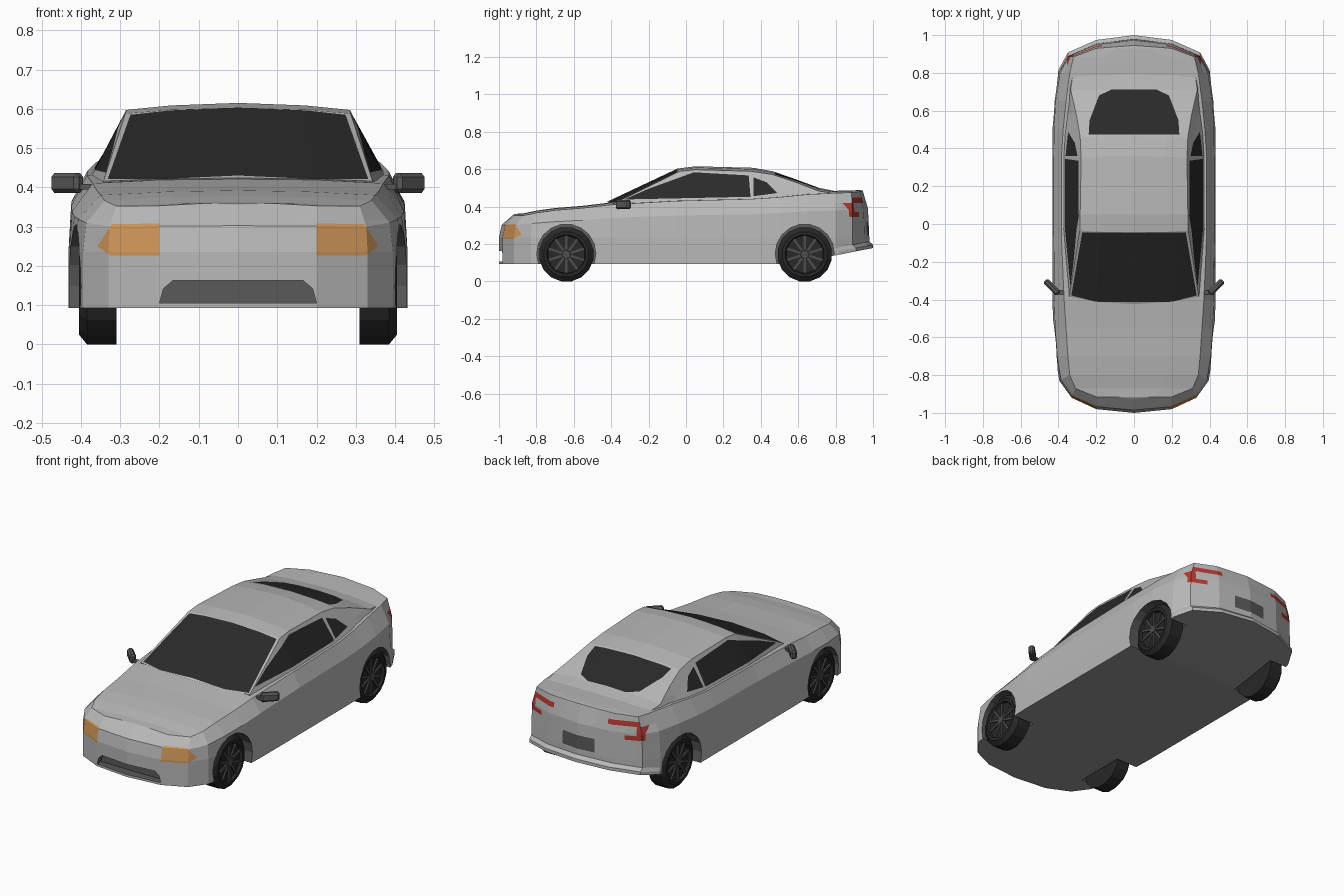
import bpy, bmesh, math
from mathutils import Vector, Matrix

if "Cube" in bpy.data.objects:
    bpy.data.objects.remove(bpy.data.objects["Cube"])


def material(name, r, g, b):
    m = bpy.data.materials.new(name)
    m.diffuse_color = (r, g, b, 1)
    m.use_nodes = True
    m.node_tree.nodes["Principled BSDF"].inputs["Base Color"].default_value = m.diffuse_color
    return m


MATS = [material("silver paint", .48, .48, .48), material("underside grey", .3, .3, .3),
        material("dark trim", .1, .1, .1), material("dark glass", .023, .023, .023),
        material("amber lamp", .62, .3, .1), material("red lamp", .45, .04, .03),
        material("tyre black", .021, .021, .021), material("rim grey", .075, .075, .075)]
PAINT, UNDER, TRIM, GLASS, AMBER, RED, TYRE, RIM = range(8)


def to_object(bm, name):
    me = bpy.data.meshes.new(name)
    bm.to_mesh(me)
    bm.free()
    ob = bpy.data.objects.new(name, me)
    bpy.context.collection.objects.link(ob)
    for m in MATS:
        me.materials.append(m)
    return ob


def loft(rows, caps=True):
    """Skin closed loops of equal length."""
    bm = bmesh.new()
    vs = [[bm.verts.new(p) for p in row] for row in rows]
    n = len(rows[0])
    for a, b in zip(vs, vs[1:]):
        for j in range(n):
            k = (j + 1) % n
            bm.faces.new((a[j], a[k], b[k], b[j]))
    if caps:
        bm.faces.new(vs[0])
        bm.faces.new(vs[-1])
    bmesh.ops.remove_doubles(bm, verts=bm.verts[:], dist=.0005)
    bmesh.ops.recalc_face_normals(bm, faces=bm.faces[:])
    bm.normal_update()
    return bm


def mirrored(half):
    return half + [(-x, y, z) for x, y, z in reversed(half[:-1])]


def paint(bm, poly, axis, sign, depth, mat, facing=.3):
    """Cut a convex outline, projected along an axis, into the facing faces and colour the inside."""
    u, v = [i for i in range(3) if i != axis]

    def targets():
        bm.normal_update()
        return [f for f in bm.faces if f.normal[axis] * sign > facing
                and f.calc_center_median()[axis] * sign > depth]
    edges = list(zip(poly, poly[1:] + poly[:1]))
    for p, q in edges:
        co, no = Vector(), Vector()
        co[u], co[v] = p
        no[u], no[v] = q[1] - p[1], p[0] - q[0]
        faces = targets()
        geom = faces + list({e for f in faces for e in f.edges}) + list({w for f in faces for w in f.verts})
        bmesh.ops.bisect_plane(bm, geom=geom, dist=1e-5, plane_co=co, plane_no=no.normalized())
    for f in targets():
        c = f.calc_center_median()
        s = [(q[0] - p[0]) * (c[v] - p[1]) - (q[1] - p[1]) * (c[u] - p[0]) for p, q in edges]
        if min(s) > 0 or max(s) < 0:
            f.material_index = mat


# --- lower body: plan outline and the upper edge line, nose to tail
OUTLINE = [(0, -1), (.2, -.98), (.33, -.92), (.395, -.83), (.417, -.7), (.427, -.55), (.432, -.4),
           (.432, -.05), (.432, .35), (.432, .5), (.425, .65), (.4, .8), (.35, .89), (.2, .955), (0, .98)]
EDGE = [(0, -.925, .355), (.2, -.915, .353), (.31, -.87, .352), (.34, -.8, .366), (.35, -.7, .38),
        (.36, -.55, .392), (.37, -.4, .41), (.385, -.05, .43), (.385, .35, .44), (.375, .5, .45),
        (.36, .65, .465), (.34, .8, .472), (.32, .885, .475), (.2, .93, .48), (0, .945, .485)]
rows = []
for (x, y), (ex, ey, ez) in zip(OUTLINE, EDGE):
    low = .092 + max(0, y - .55) * .2
    lip = 1.02 if y > .75 else 1
    crown = .012 * min(1, ex / .33)
    half = [(x, y * lip, low), (x, y * lip, low + .018), (x, y, low + .035), (x, y, .235),
            (x + (ex - x) * .15, y + (ey - y) * .2, .2 + (ez - .2) * .66), (ex, ey, ez),
            (ex * .5, ey, ez + crown * .75), (0, ey, ez + crown)]
    rows.append(mirrored(half))
bm = loft(rows, caps=False)
for f in bm.faces:
    if f.normal.z < -.8:
        f.material_index = UNDER
body = to_object(bm, "body")

# --- wheel arches and lower grille opening, cut from the body
bm = bmesh.new()
for sx in (-1, 1):
    for y in (-.64, .635):
        bmesh.ops.create_cone(bm, cap_ends=True, segments=18, radius1=.158, radius2=.158, depth=.22,
                              matrix=Matrix.Translation((sx * .405, y, .148)) @ Matrix.Rotation(math.pi / 2, 4, 'Y'))
grille = [(-.2, .105), (.2, .105), (.19, .142), (.165, .163), (-.165, .163), (-.19, .142)]
front, back = [[bm.verts.new((x, y, z)) for x, z in grille] for y in (-1.1, -.945)]
bm.faces.new(front)
bm.faces.new(back)
for j in range(6):
    k = (j + 1) % 6
    bm.faces.new((front[j], front[k], back[k], back[j]))
bmesh.ops.recalc_face_normals(bm, faces=bm.faces[:])
for f in bm.faces:
    f.material_index = TRIM
cutter = to_object(bm, "cutter")
cutter.hide_render = True
mod = body.modifiers.new("openings", 'BOOLEAN')
mod.operation, mod.solver, mod.object = 'DIFFERENCE', 'EXACT', cutter
bpy.context.view_layer.objects.active = body
bpy.ops.object.modifier_apply(modifier=mod.name)
bpy.data.objects.remove(cutter)

# --- lamps and number plate recess
bm = bmesh.new()
bm.from_mesh(body.data)


def rect(x0, x1, z0, z1):
    return [(x0, z0), (x1, z0), (x1, z1), (x0, z1)]


for s in (-1, 1):
    lamp = [(.2, .308), (.2, .226), (.325, .226), (.358, .25), (.322, .306)]
    paint(bm, [(s * x, z) for x, z in lamp], 1, -1, .8, AMBER)
    for r in (rect(.17, .355, .42, .447), rect(.318, .355, .345, .447), rect(.26, .355, .345, .37)):
        paint(bm, [(s * x, z) for x, z in r], 1, 1, .8, RED)
paint(bm, rect(-.1, .1, .245, .32), 1, 1, .8, TRIM)
bm.to_mesh(body.data)
bm.free()

# --- cabin: sill x, y, z / roof edge x, y, z / centre y, z
CABIN = [(.355, -.385, .38, .343, -.385, .416, -.425, .424),
         (.378, -.03, .42, .287, -.035, .588, -.045, .603),
         (.378, .05, .42, .285, .05, .597, .05, .615),
         (.378, .35, .43, .28, .35, .588, .36, .607),
         (.37, .47, .44, .285, .46, .572, .465, .588),
         (.362, .58, .44, .305, .58, .532, .58, .548),
         (.35, .71, .44, .335, .71, .483, .71, .5),
         (.34, .82, .43, .32, .82, .465, .82, .478)]
rows = []
for bx, by, bz, rx, ry, rz, cy, cz in CABIN:
    half = [(bx, by, bz)]
    for t in (1, .6, 0):
        half.append((rx * t, ry + (cy - ry) * (1 - t * t), rz + (cz - rz) * (1 - t * t)))
    rows.append(mirrored(half))
bm = loft(rows)

# --- windows
windscreen = [(-.332, -.378), (-.2, -.412), (.2, -.412), (.332, -.378), (.274, -.045), (-.274, -.045)]
rear = [(-.24, .475), (.24, .475), (.235, .55), (.185, .68), (.12, .712),
        (-.12, .712), (-.185, .68), (-.235, .55)]
paint(bm, windscreen, 2, 1, 0, GLASS, .6)
paint(bm, rear, 2, 1, 0, GLASS, .6)
door_glass = [(-.36, .437), (-.2, .495), (-.01, .578), (.04, .583), (.335, .566), (.345, .452)]
quarter_glass = [(.36, .556), (.43, .53), (.487, .472), (.36, .455)]
for s in (-1, 1):
    paint(bm, door_glass, 0, s, 0, GLASS, .4)
    paint(bm, quarter_glass, 0, s, 0, GLASS, .4)
to_object(bm, "cabin")


def box(bm, size, matrix):
    return bmesh.ops.create_cube(bm, size=1, matrix=matrix @ Matrix.Diagonal((*size, 1)))['verts']


# --- wheels: turned tyre with spoked rim
def wheel(name, s, y):
    n, profile = 16, [(.31, .147), (.385, .147), (.405, .122), (.405, .106), (.39, .1)]
    angles = [(i + .5) * math.tau / n for i in range(n)]
    bm = loft([[(x, r * math.sin(a), r * math.cos(a)) for a in angles] for x, r in profile])
    for f in bm.faces:
        f.material_index = TYRE
    old = set(bm.faces)
    for i in range(10):
        turn = Matrix.Rotation(i * math.tau / 10, 4, 'X')
        box(bm, (.012, .013, .085), turn @ Matrix.Translation((.392, 0, .058)))
    bmesh.ops.create_cone(bm, cap_ends=True, segments=10, radius1=.028, radius2=.022, depth=.02,
                          matrix=Matrix.Translation((.392, 0, 0)) @ Matrix.Rotation(math.pi / 2, 4, 'Y'))
    for f in bm.faces:
        if f not in old:
            f.material_index = RIM
    if s < 0:
        bmesh.ops.scale(bm, vec=(-1, 1, 1), verts=bm.verts[:])
        bmesh.ops.reverse_faces(bm, faces=bm.faces[:])
    bmesh.ops.translate(bm, vec=(0, y, .1442), verts=bm.verts[:])
    to_object(bm, name)


# --- door mirrors: tapered pods on short stalks
def door_mirror(name, s):
    bm = bmesh.new()
    pod = Matrix.Translation((s * .435, -.335, .411)) @ Matrix.Rotation(s * math.radians(45), 4, 'Z')
    box(bm, (.1, .034, .05), pod)
    bmesh.ops.bevel(bm, geom=bm.edges[:], offset=.01, segments=1, affect='EDGES')
    box(bm, (.05, .022, .014), Matrix.Translation((s * .39, -.362, .402)))
    for f in bm.faces:
        f.material_index = TRIM
    to_object(bm, name)


for side, s in (("left", -1), ("right", 1)):
    wheel("front_wheel_" + side, s, -.64)
    wheel("rear_wheel_" + side, s, .635)
    door_mirror("door_mirror_" + side, s)
